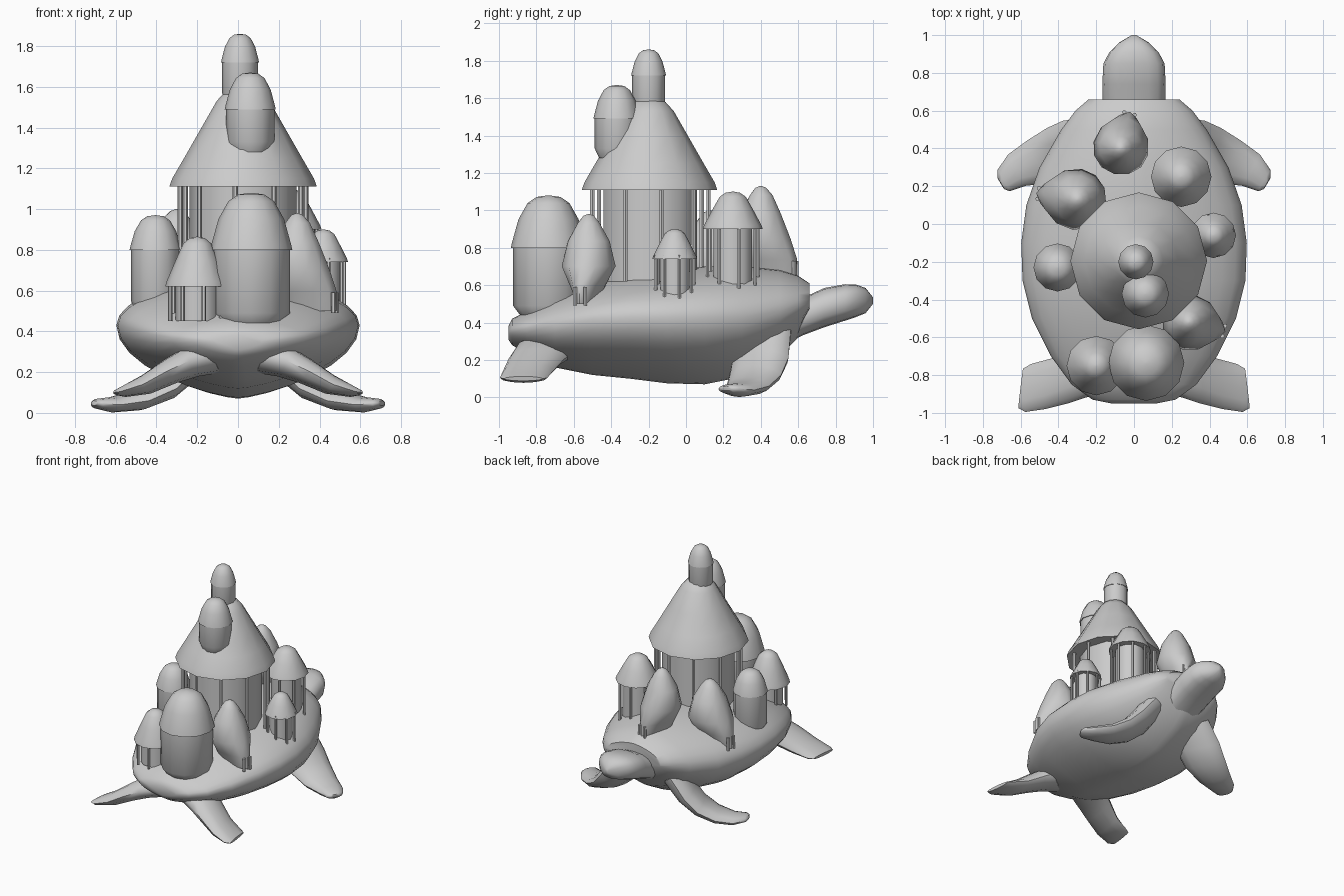
import bpy
import bmesh
from math import sin, cos, pi, radians
from mathutils import Vector

if "Cube" in bpy.data.objects:
    bpy.data.objects.remove(bpy.data.objects["Cube"])


def loft(name, rings):
    """Skin a list of closed rings and cap both ends."""
    bm = bmesh.new()
    loops = [[bm.verts.new(p) for p in ring] for ring in rings]
    n = len(loops[0])
    for a, b in zip(loops, loops[1:]):
        for i in range(n):
            j = (i + 1) % n
            bm.faces.new((a[i], a[j], b[j], b[i]))
    bm.faces.new(loops[0])
    bm.faces.new(loops[-1])
    bmesh.ops.recalc_face_normals(bm, faces=bm.faces)
    mesh = bpy.data.meshes.new(name)
    bm.to_mesh(mesh)
    bm.free()
    obj = bpy.data.objects.new(name, mesh)
    bpy.context.collection.objects.link(obj)
    return obj


def lathe(name, x, y, profile, n=12):
    return loft(name, [[(x + r * cos(2 * pi * i / n), y + r * sin(2 * pi * i / n), z)
                        for i in range(n)] for r, z in profile])


def power(v, p):
    return abs(v) ** p * (1 if v >= 0 else -1)


# Shell and belly with a crisp rim: y, half width, rim z, top z, bottom z
sections = [(-0.95, 0.12, 0.35, 0.38, 0.31), (-0.93, 0.22, 0.36, 0.42, 0.28),
            (-0.85, 0.33, 0.37, 0.46, 0.23), (-0.70, 0.44, 0.39, 0.54, 0.16),
            (-0.50, 0.54, 0.42, 0.61, 0.12), (-0.30, 0.59, 0.43, 0.66, 0.10),
            (-0.10, 0.597, 0.43, 0.68, 0.075), (0.10, 0.57, 0.43, 0.70, 0.07),
            (0.30, 0.50, 0.43, 0.70, 0.11), (0.50, 0.385, 0.46, 0.68, 0.22),
            (0.60, 0.31, 0.49, 0.65, 0.32), (0.66, 0.24, 0.50, 0.61, 0.46)]
rings = []
for y, w, rim, top, bottom in sections:
    ring = []
    for i in range(32):
        c, s = cos(pi * i / 16), sin(pi * i / 16)
        height = top - rim if s >= 0 else rim - bottom
        ring.append((w * power(c, 1.3 if s >= 0 else 1.45), y, rim + height * s))
    rings.append(ring)
loft("shell", rings)

# Head and neck: y, half width, bottom z, top z
head = [(0.45, 0.17, 0.24, 0.50), (0.62, 0.165, 0.33, 0.53), (0.74, 0.168, 0.375, 0.585),
        (0.85, 0.162, 0.41, 0.605), (0.91, 0.13, 0.43, 0.603), (0.96, 0.08, 0.45, 0.585),
        (1.00, 0.012, 0.50, 0.535)]
loft("head", [[(w * power(cos(pi * i / 8), 0.8), y,
                (a + b) / 2 + (b - a) / 2 * power(sin(pi * i / 8), 0.8)) for i in range(16)]
              for y, w, a, b in head])


def flipper(name, path, side, across):
    """Path entries: x, y, z, half width, half thickness."""
    across = Vector(across).normalized()
    pts = [Vector(p[:3]) for p in path]
    rings = []
    for k, p in enumerate(path):
        along = pts[min(k + 1, len(pts) - 1)] - pts[max(k - 1, 0)]
        up = along.cross(across).normalized()
        ring = [pts[k] + across * p[3] * cos(pi * i / 6) + up * p[4] * sin(pi * i / 6)
                for i in range(12)]
        rings.append([(v.x * side, v.y, v.z) for v in ring])
    loft(name, rings)


front_path = [(0.18, 0.43, 0.36, 0.15, 0.09), (0.29, 0.40, 0.21, 0.17, 0.08),
              (0.38, 0.37, 0.12, 0.16, 0.065), (0.50, 0.33, 0.06, 0.13, 0.05),
              (0.62, 0.285, 0.04, 0.095, 0.038), (0.69, 0.23, 0.045, 0.065, 0.025),
              (0.705, 0.215, 0.048, 0.035, 0.012)]
rear_path = [(0.10, -0.70, 0.28, 0.16, 0.085), (0.22, -0.75, 0.255, 0.165, 0.08),
             (0.33, -0.80, 0.205, 0.15, 0.065), (0.45, -0.845, 0.14, 0.135, 0.05),
             (0.56, -0.868, 0.105, 0.128, 0.028), (0.60, -0.87, 0.10, 0.105, 0.012)]
for side, label in ((1, "right"), (-1, "left")):
    flipper("front_flipper_" + label, front_path, side, (0.5, 0.87, 0))
    flipper("rear_flipper_" + label, rear_path, side, (-0.12, 1, 0))

dome = [(0.75, 0.01), (1, 0), (0.97, 0.1), (0.80, 0.54), (0.56, 0.85), (0.32, 0.97), (0.03, 1)]
cone = [(0.72, 0.01), (1, 0), (0.96, 0.1), (0.68, 0.52), (0.44, 0.86), (0.24, 0.97), (0.03, 1)]


def roof(name, x, y, r, z, top, shape):
    lathe(name, x, y, [(r * a, z + (top - z) * b) for a, b in shape])


# Round towers: x, y, radius, base z, eave z, top z
towers = [(0.065, -0.735, 0.19, 0.44, 0.80, 1.08), (-0.405, -0.23, 0.12, 0.50, 0.80, 0.97),
          (0.06, -0.37, 0.118, 1.28, 1.49, 1.67), (0.01, -0.20, 0.088, 1.52, 1.72, 1.86)]
for k, (x, y, r, base, eave, top) in enumerate(towers):
    lathe(f"tower_{k}", x, y, [(r * 0.8, base), (r, base + 0.05), (r, eave + 0.02)])
    roof(f"tower_roof_{k}", x, y, r * 1.06, eave, top, dome)


# Huts with posts: x, y, roof radius, base z, eave z, post count
def hut(k, x, y, r, base, eave, posts, wall):
    lathe(f"hut_wall_{k}", x, y, [(r * wall, base), (r * wall, eave + 0.02)], 10)
    for i in range(posts):
        a = 2 * pi * (i + 0.3) / posts
        px, py = x + r * 0.87 * cos(a), y + r * 0.87 * sin(a)
        pr = 0.008 + r * 0.014
        lathe(f"hut_post_{k}_{i}", px, py, [(pr, base), (pr, eave + 0.02)], 6)


huts = [(0.25, 0.25, 0.16, 0.58, 0.90, 1.10), (0.42, -0.06, 0.12, 0.51, 0.74, 0.90),
        (-0.20, -0.75, 0.157, 0.45, 0.62, 0.865)]
for k, (x, y, r, base, eave, top) in enumerate(huts):
    hut(k, x, y, r, base, eave, 8, 0.68)
    roof(f"hut_roof_{k}", x, y, r, eave, top, cone)

# Great central hut with tall conical roof
hut("main", 0.025, -0.19, 0.36, 0.62, 1.11, 10, 0.73)
lathe("main_roof", 0.025, -0.195, [(0.28, 1.12), (0.362, 1.11), (0.348, 1.15), (0.29, 1.25),
                                   (0.21, 1.39), (0.13, 1.53), (0.085, 1.58), (0.01, 1.60)])


def pod(name, x, y, direction, base, top, grow=1.0):
    """Pod dwelling whose entrance side flares down and outward."""
    d = Vector((*direction, 0)).normalized()
    side = Vector((-d.y, d.x, 0))
    levels = [(0, 0.045, 0.20, 0.07), (0.2, 0.09, 0.20, 0.115), (0.42, 0.148, 0.165, 0.14),
              (0.70, 0.115, 0.11, 0.11), (0.90, 0.06, 0.065, 0.06), (0.98, 0.03, 0.03, 0.03),
              (1, 0.006, 0.006, 0.006)]
    rings = []
    for f, w, reach, back in levels:
        ring = []
        for i in range(12):
            c, s = cos(pi * i / 6), sin(pi * i / 6)
            p = Vector((x, y, base + f * (top - base)))
            ring.append(p + (d * c * (reach if c > 0 else back) + side * s * w) * grow)
        rings.append(ring)
    loft(name, rings)
    # Door jambs at the flared tip
    for k in (-1, 1):
        p = Vector((x, y, 0)) + d * 0.19 * grow + side * 0.028 * k
        lathe(f"{name}_jamb_{k}", p.x, p.y, [(0.012, base - 0.01), (0.012, base + 0.09)], 6)


pod("pod_front", -0.07, 0.40, (0.25, 1), 0.64, 1.13)
pod("pod_left", -0.30, 0.13, (-1, 0.15), 0.52, 1.00, 1.1)
pod("pod_right", 0.29, -0.52, (1, -0.25), 0.50, 0.98)

# Smooth shading with crisp eaves and rim
for obj in bpy.context.scene.objects:
    obj.select_set(True)
    bpy.context.view_layer.objects.active = obj
bpy.ops.object.shade_smooth_by_angle(angle=radians(50))
